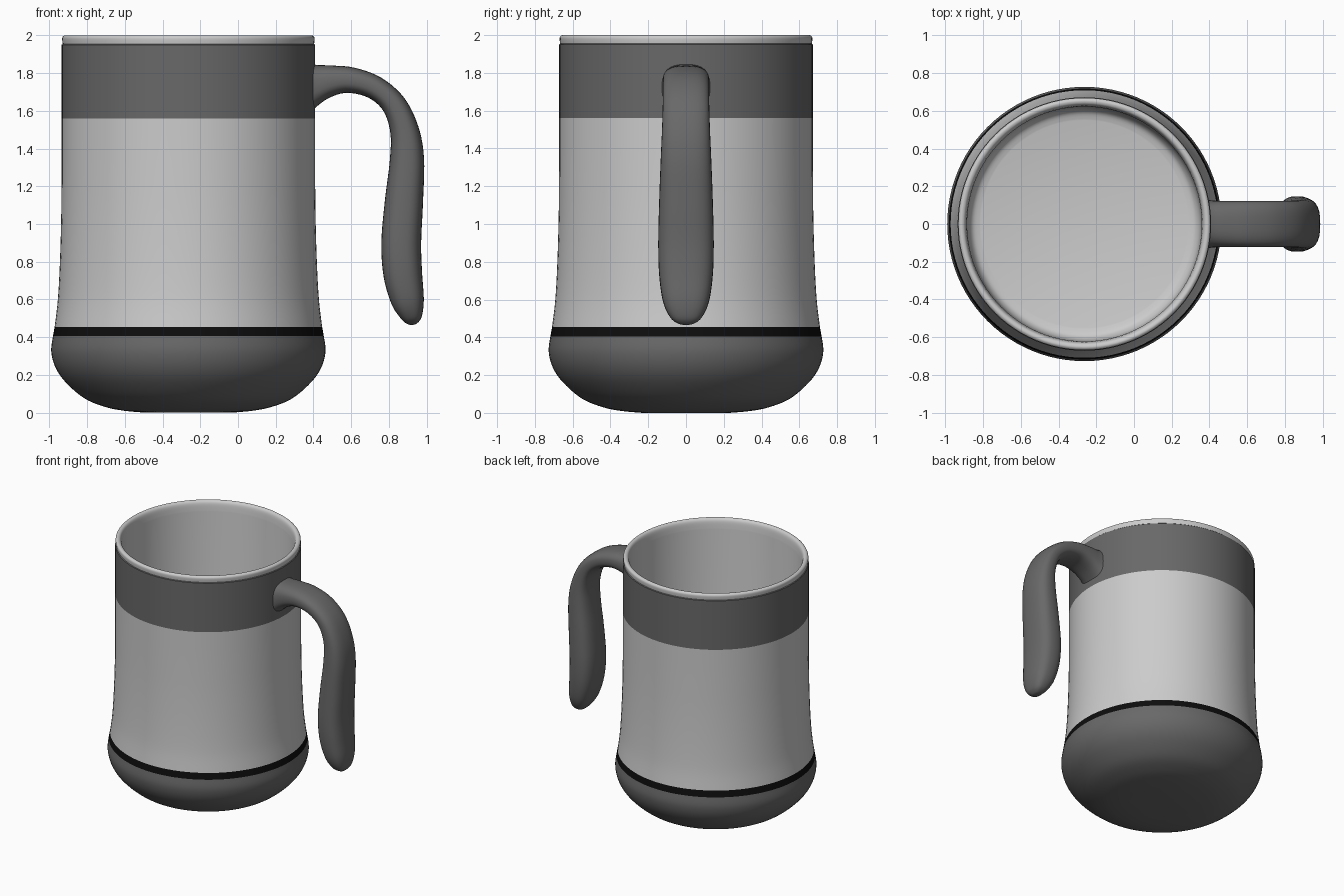
import bpy, bmesh, math

if "Cube" in bpy.data.objects:
    bpy.data.objects.remove(bpy.data.objects["Cube"])

AXIS_X = -0.263   # the cup axis sits left of the origin
SEG = 96


def spline(pts, steps):
    """Catmull-Rom curve through tuples of any length."""
    out = []
    for i in range(len(pts) - 1):
        p0, p1 = pts[max(i - 1, 0)], pts[i]
        p2, p3 = pts[i + 1], pts[min(i + 2, len(pts) - 1)]
        for s in range(steps):
            t = s / steps
            out.append(tuple(
                0.5 * (2 * b + (c - a) * t + (2 * a - 5 * b + 4 * c - d) * t * t
                       + (3 * b - a - 3 * c + d) * t ** 3)
                for a, b, c, d in zip(p0, p1, p2, p3)))
    return out + [pts[-1]]


def material(name, v):
    m = bpy.data.materials.new(name)
    m.diffuse_color = (v, v, v, 1)
    m.use_nodes = True
    m.node_tree.nodes["Principled BSDF"].inputs["Base Color"].default_value = m.diffuse_color
    return m


def skin(name, rings, mat=None, caps=False):
    """Join equal-length closed rings into one smooth surface."""
    bm = bmesh.new()
    loops = [[bm.verts.new(p) for p in ring] for ring in rings]
    n = len(loops[0])
    for a, b in zip(loops, loops[1:]):
        for j in range(n):
            k = (j + 1) % n
            bm.faces.new((a[j], a[k], b[k], b[j]))
    if caps:
        bm.faces.new(loops[0])
        bm.faces.new(loops[-1])
    bmesh.ops.remove_doubles(bm, verts=bm.verts, dist=1e-5)
    if caps:
        bmesh.ops.recalc_face_normals(bm, faces=bm.faces)
    me = bpy.data.meshes.new(name)
    bm.to_mesh(me)
    bm.free()
    ob = bpy.data.objects.new(name, me)
    bpy.context.collection.objects.link(ob)
    if mat:
        me.materials.append(mat)
    bpy.ops.object.select_all(action='DESELECT')
    ob.select_set(True)
    bpy.context.view_layer.objects.active = ob
    bpy.ops.object.shade_smooth_by_angle(angle=math.radians(40))
    return ob


def lathe(name, profile, mat=None):
    angles = [2 * math.pi * j / SEG for j in range(SEG)]
    return skin(name, [[(AXIS_X + r * math.cos(a), r * math.sin(a), z)
                        for a in angles] for r, z in profile], mat)


dark = material("dark_grey", 0.14)
black = material("black", 0.004)

# Rounded base with a small flat foot
lathe("base", [(0, 0)] + spline(
    [(0.23, 0), (0.34, 0.01), (0.44, 0.03), (0.55, 0.075), (0.65, 0.16),
     (0.705, 0.24), (0.727, 0.325), (0.718, 0.405)], 5), dark)

# Black stripe
lathe("stripe", [(0.718, 0.405), (0.709, 0.455)], black)

# Main wall, flaring toward the base
lathe("body", spline([(0.709, 0.455), (0.692, 0.6), (0.681, 0.8),
                      (0.674, 1.05), (0.672, 1.3), (0.672, 1.56)], 5))

# Upper band
lathe("upper_band", [(0.672, 1.56), (0.672, 1.95), (0.666, 1.955)], dark)

# Rounded lip, inner wall and floor
lip = spline([(0.666, 1.95), (0.669, 1.985), (0.66, 1.998), (0.648, 2.0),
              (0.635, 1.992), (0.627, 1.97), (0.622, 1.92)], 4)
floor = spline([(0.62, 0.3), (0.612, 0.25), (0.59, 0.215), (0.55, 0.2)], 4)
lathe("lip_and_lining", lip + floor + [(0, 0.2)])

# Handle: outer edge x, z, inner edge x, z, half width
stations = [
    (0.375, 1.853, 0.375, 1.575, 0.132),
    (0.42, 1.843, 0.42, 1.625, 0.124),
    (0.50, 1.84, 0.49, 1.672, 0.122),
    (0.62, 1.828, 0.58, 1.695, 0.122),
    (0.76, 1.775, 0.69, 1.67, 0.122),
    (0.88, 1.67, 0.77, 1.60, 0.123),
    (0.955, 1.52, 0.808, 1.48, 0.127),
    (0.986, 1.35, 0.804, 1.33, 0.134),
    (0.981, 1.12, 0.778, 1.12, 0.142),
    (0.971, 0.90, 0.76, 0.90, 0.147),
    (0.976, 0.74, 0.772, 0.72, 0.142),
    (0.985, 0.60, 0.812, 0.58, 0.122),
    (0.974, 0.51, 0.858, 0.505, 0.085),
    (0.95, 0.474, 0.89, 0.474, 0.045),
    (0.925, 0.465, 0.913, 0.465, 0.008),
]
rings = []
for ox, oz, ix, iz, w in spline(stations, 5):
    ring = []
    for j in range(32):
        a = 2 * math.pi * j / 32
        c, s = math.cos(a), math.sin(a)
        u = math.copysign(abs(c) ** 0.75, c)
        v = math.copysign(abs(s) ** 0.75, s)
        ring.append(((ox + ix) / 2 + u * (ox - ix) / 2, v * w,
                     (oz + iz) / 2 + u * (oz - iz) / 2))
    rings.append(ring)
skin("handle", rings, dark, caps=True)
